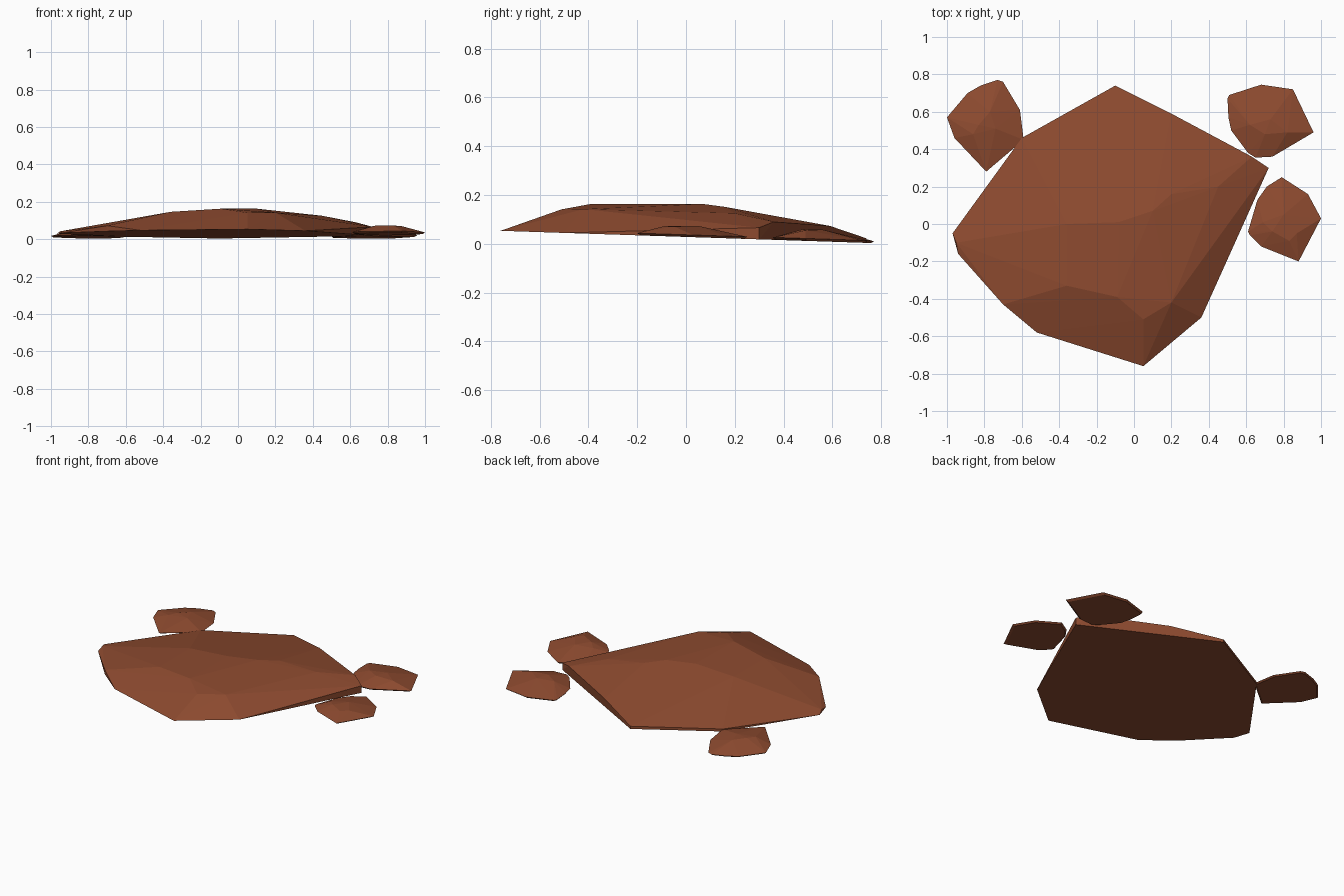
import bpy, bmesh

rock_mat = bpy.data.materials.new("red brown rock")
rock_mat.diffuse_color = (0.27, 0.07, 0.029, 1)


def underside(y):
    # all stones rest on one gently tilted underside plane
    return 0.028 - 0.033 * y


def stone(name, rim, crown, lip=0.0, shrink=1.0):
    """Faceted stone: hull of a rim, a tilted flat base and crown points."""
    cx = sum(p[0] for p in rim) / len(rim)
    cy = sum(p[1] for p in rim) / len(rim)
    bm = bmesh.new()
    for x, y in rim:
        bx, by = cx + (x - cx) * shrink, cy + (y - cy) * shrink
        bm.verts.new((bx, by, underside(by)))
        if lip:
            bm.verts.new((x, y, underside(y) + lip))
    for p in crown:
        bm.verts.new(p)
    res = bmesh.ops.convex_hull(bm, input=bm.verts[:])
    loose = {v for v in res["geom_interior"] + res["geom_unused"]
             if isinstance(v, bmesh.types.BMVert)}
    bmesh.ops.delete(bm, geom=list(loose), context='VERTS')
    bmesh.ops.dissolve_limit(bm, angle_limit=0.015, verts=bm.verts[:], edges=bm.edges[:])
    bmesh.ops.recalc_face_normals(bm, faces=bm.faces[:])
    mesh = bpy.data.meshes.new(name)
    bm.to_mesh(mesh)
    bm.free()
    mesh.materials.append(rock_mat)
    ob = bpy.data.objects.new(name, mesh)
    bpy.context.collection.objects.link(ob)


# large flat slab
stone("main_slab",
      [(-0.10, 0.74), (0.60, 0.36), (0.72, 0.30), (0.39, -0.42), (0.36, -0.50),
       (0.05, -0.76), (-0.52, -0.58), (-0.70, -0.43), (-0.94, -0.16),
       (-0.97, -0.05), (-0.60, 0.46)],
      [(-0.36, -0.33, 0.146), (-0.09, -0.39, 0.163), (0.05, -0.51, 0.141),
       (0.20, -0.42, 0.142), (0.10, 0.07, 0.163), (-0.08, 0.01, 0.163),
       (-0.36, 0.0, 0.146), (0.20, 0.16, 0.151), (0.45, 0.20, 0.125),
       (0.63, 0.36, 0.09), (0.72, 0.30, 0.066), (0.20, 0.59, 0.073),
       (-0.10, 0.74, 0.022), (-0.70, -0.43, 0.072), (-0.95, -0.1, 0.042),
       (-0.60, 0.46, 0.03)])

# three small stones around it
stone("stone_back_left",
      [(-1.0, 0.57), (-0.89, 0.70), (-0.82, 0.74), (-0.73, 0.77), (-0.70, 0.76),
       (-0.61, 0.61), (-0.59, 0.45), (-0.79, 0.28), (-0.96, 0.46)],
      [(-0.77, 0.60, 0.055), (-0.74, 0.51, 0.055), (-0.83, 0.53, 0.058),
       (-0.86, 0.48, 0.055)], 0.008, 0.94)

stone("stone_back_right",
      [(0.50, 0.67), (0.51, 0.69), (0.68, 0.745), (0.85, 0.72), (0.96, 0.49),
       (0.74, 0.36), (0.65, 0.355), (0.61, 0.38), (0.52, 0.50), (0.505, 0.57)],
      [(0.62, 0.53, 0.055), (0.70, 0.48, 0.06), (0.73, 0.56, 0.058),
       (0.82, 0.49, 0.055)], 0.01, 0.94)

stone("stone_right",
      [(0.79, 0.25), (0.83, 0.22), (0.93, 0.16), (1.0, 0.03), (0.88, -0.20),
       (0.68, -0.12), (0.62, -0.06), (0.61, -0.04), (0.66, 0.13), (0.71, 0.20)],
      [(0.74, -0.04, 0.073), (0.83, -0.09, 0.072), (0.87, -0.05, 0.071),
       (0.80, 0.05, 0.073), (0.69, 0.01, 0.063)], 0.009, 0.94)
